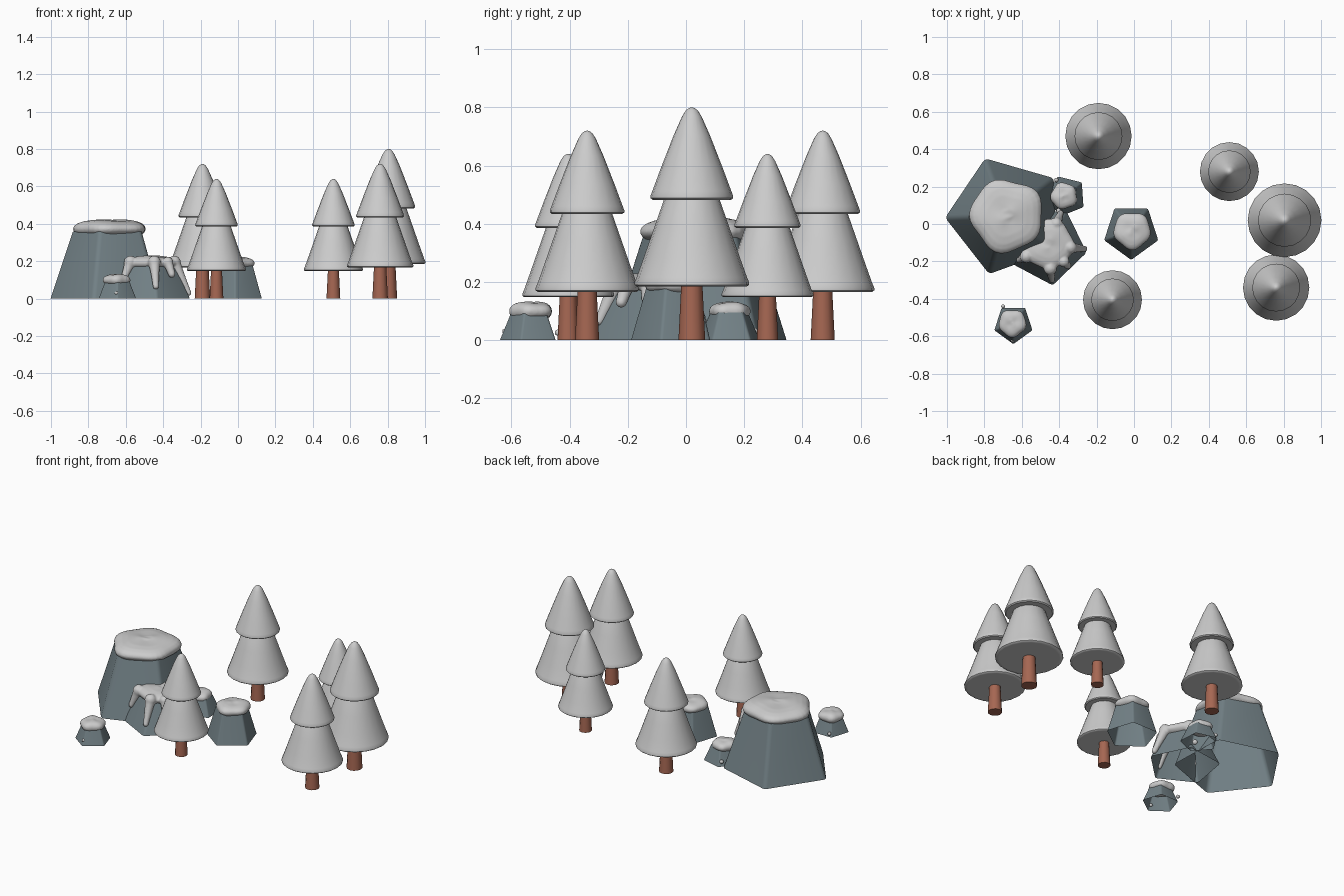
import bpy, bmesh
from math import sin, cos, radians, pi, tau
from mathutils import Vector, Matrix

if "Cube" in bpy.data.objects:
    bpy.data.objects.remove(bpy.data.objects["Cube"])


def material(name, colour):
    m = bpy.data.materials.new(name)
    m.diffuse_color = (*colour, 1)
    m.use_nodes = True
    m.node_tree.nodes["Principled BSDF"].inputs["Base Color"].default_value = m.diffuse_color
    return m


ROCK = material("slate", (0.17, 0.22, 0.24))
BARK = material("bark", (0.38, 0.135, 0.085))


def finish(bm, name, mat=None, angle=40):
    bmesh.ops.recalc_face_normals(bm, faces=bm.faces)
    me = bpy.data.meshes.new(name)
    bm.to_mesh(me)
    bm.free()
    ob = bpy.data.objects.new(name, me)
    bpy.context.collection.objects.link(ob)
    if mat:
        me.materials.append(mat)
    bpy.ops.object.select_all(action='DESELECT')
    ob.select_set(True)
    bpy.context.view_layer.objects.active = ob
    bpy.ops.object.shade_smooth_by_angle(angle=radians(angle))
    return ob


def loft(bm, rings, caps=(True, True)):
    """Skin a list of closed point rings."""
    vs = [[bm.verts.new(p) for p in ring] for ring in rings]
    n = len(vs[0])
    for a, b in zip(vs, vs[1:]):
        for i in range(n):
            j = (i + 1) % n
            bm.faces.new((a[i], a[j], b[j], b[i]))
    if caps[0]:
        bm.faces.new(vs[0][::-1])
    if caps[1]:
        bm.faces.new(vs[-1])


def turned(name, x, y, s, profile, sides, mat=None):
    bm = bmesh.new()
    loft(bm, [[(x + s * r * cos(tau * i / sides), y + s * r * sin(tau * i / sides), s * z)
               for i in range(sides)] for r, z in profile])
    return finish(bm, name, mat)


# Trees: tapered trunk and two rounded cones (profiles for a tree 0.8 tall)
TRUNK = [(0.046, 0), (0.035, 0.22)]
LOWER = [(0.175, 0.184), (0.189, 0.184), (0.197, 0.190), (0.197, 0.199), (0.190, 0.215),
         (0.165, 0.285), (0.130, 0.385), (0.095, 0.485), (0.06, 0.55)]
UPPER = [(0.122, 0.482), (0.135, 0.482), (0.142, 0.488), (0.142, 0.496), (0.136, 0.512),
         (0.105, 0.595), (0.062, 0.705), (0.033, 0.770), (0.020, 0.790), (0.009, 0.798),
         (0.001, 0.800)]
TREES = [(-0.19, 0.47, 0.72), (-0.115, -0.405, 0.64), (0.51, 0.28, 0.64),
         (0.805, 0.02, 0.80), (0.76, -0.34, 0.72)]
for k, (x, y, h) in enumerate(TREES, 1):
    s = h / 0.8
    turned(f"tree_{k}_trunk", x, y, s, TRUNK, 12, BARK)
    turned(f"tree_{k}_lower_foliage", x, y, s, LOWER, 20)
    turned(f"tree_{k}_upper_foliage", x, y, s, UPPER, 20)


# Rock: open-bottomed five-sided frustum with softened corners
def rock(name, x, y, r0, r1, h, ang):
    bm = bmesh.new()
    loft(bm, [[(x + r * cos(radians(ang + 72 * i)), y + r * sin(radians(ang + 72 * i)), z)
               for i in range(5)] for r, z in ((r0, 0), (r1, h))], (False, True))
    upright = [e for e in bm.edges if abs(e.verts[0].co.z - e.verts[1].co.z) > h / 2]
    bmesh.ops.bevel(bm, geom=upright, offset=r0 * 0.06, segments=3, affect='EDGES', profile=0.5)
    finish(bm, name, ROCK, 30)


# Snow: lumpy rounded-pentagon cushion plus chains of balls, fused by remeshing
def snow(name, x, y, z0, z1, r, ang, chains=()):
    bm = bmesh.new()
    rings = []
    for k in range(11):
        t = -pi / 2 + pi * (k + 0.15) / 10.3
        ring = []
        for i in range(40):
            a = tau * i / 40
            wob = 1 + 0.05 * cos(5 * (a - radians(ang))) + 0.025 * sin(3 * a + x * 9)
            q = abs(cos(t)) ** 0.55 * r * wob * 0.97
            zz = (z0 + z1) / 2 + (z1 - z0) / 2 * sin(t) * (1 + 0.1 * sin(2 * a + 5 * y))
            ring.append((x + q * cos(a), y + q * sin(a), zz))
        rings.append(ring)
    loft(bm, rings)
    for a, b, ra, rb in chains:
        a, b = Vector(a), Vector(b)
        for k in range(13):
            t = k / 12
            bmesh.ops.create_icosphere(bm, subdivisions=2, radius=ra + (rb - ra) * t ** 0.6,
                                       matrix=Matrix.Translation(a.lerp(b, t)))
    ob = finish(bm, name)
    m = ob.modifiers.new("fuse", 'REMESH')
    m.mode = 'VOXEL'
    m.voxel_size = 0.006
    m.use_smooth_shade = True
    m = ob.modifiers.new("soften", 'SMOOTH')
    m.factor, m.iterations = 0.5, 4


def drip(x, y, r0, r1, h, ang, z_end, ra=0.036, rb=0.017):
    """A run of snow down the rock face at one angle."""
    def at(z):
        q = r0 + (r1 - r0) * z / h
        return (x + q * cos(radians(ang)), y + q * sin(radians(ang)), z)
    return (at(h), at(z_end), ra, rb)


def ball(x, y, z, r):
    return ((x, y, z), (x, y, z), r, r)


# Large rock
rock("large_rock", -0.685, 0.045, 0.325, 0.205, 0.36, 38)
snow("large_rock_snow", -0.68, 0.045, 0.325, 0.42, 0.20, 38)

# Medium rock with melting snow
M = (-0.465, -0.115, 0.215, 0.125, 0.195)
rock("medium_rock", *M, 278)
snow("medium_rock_snow", -0.46, -0.105, 0.155, 0.228, 0.14, 278,
     [drip(*M, 278, 0.065), drip(*M, 355, 0.03), drip(*M, 208, 0.10),
      drip(*M, 67, 0.06), drip(*M, 316, 0.13, 0.03, 0.02)])

# Small rocks
rock("side_rock", -0.015, -0.04, 0.152, 0.10, 0.18, 270)
snow("side_rock_snow", -0.01, -0.035, 0.155, 0.222, 0.102, 270)

rock("back_rock", -0.365, 0.15, 0.112, 0.07, 0.095, 40)
snow("back_rock_snow", -0.375, 0.15, 0.068, 0.13, 0.073, 40,
     [ball(-0.415, 0.235, 0.03, 0.014), ball(-0.40, 0.07, 0.05, 0.018)])

rock("front_rock", -0.645, -0.535, 0.107, 0.068, 0.095, 270)
snow("front_rock_snow", -0.65, -0.53, 0.068, 0.13, 0.076, 270,
     [ball(-0.70, -0.44, 0.025, 0.013), ball(-0.65, -0.622, 0.03, 0.012)])
